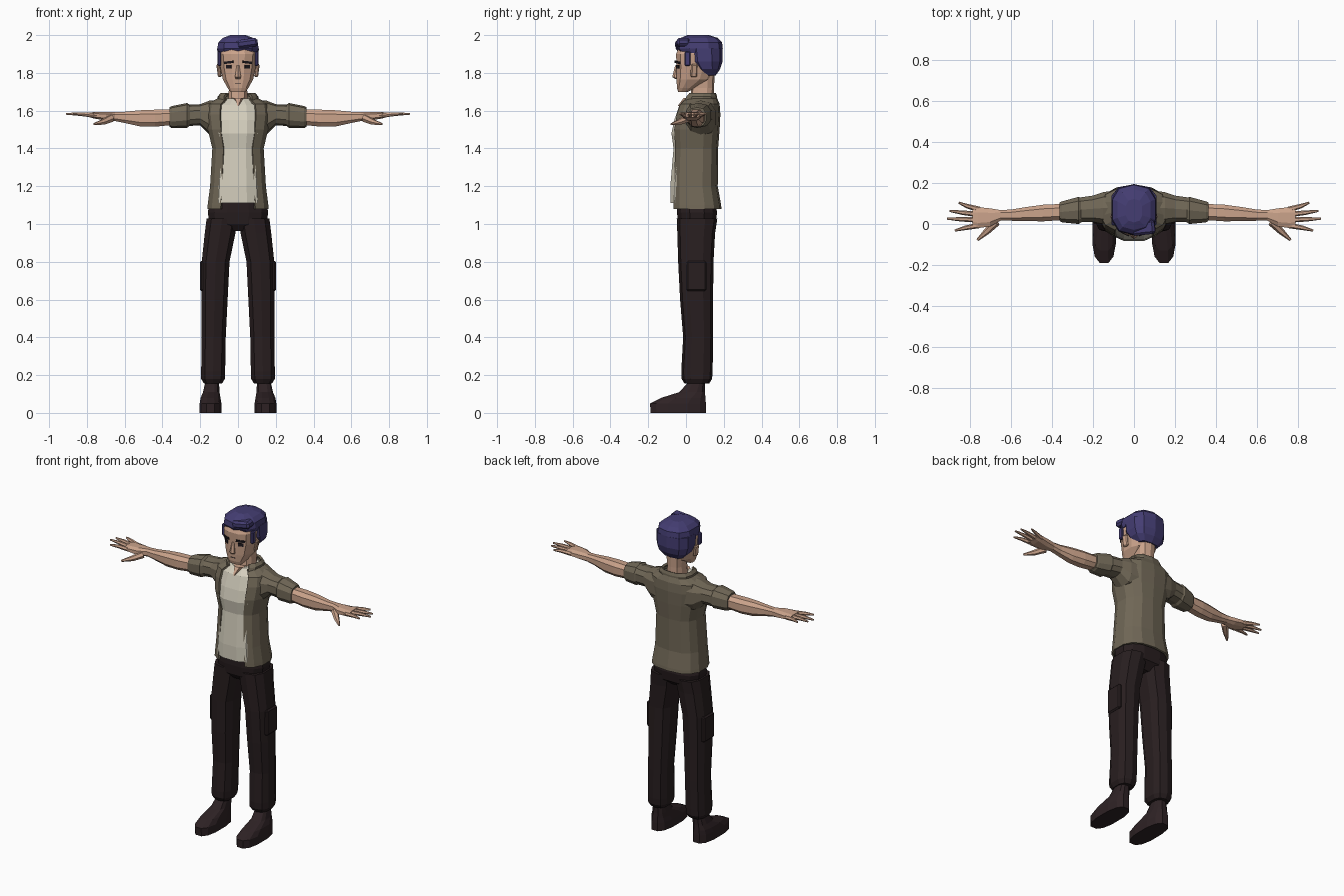
import bpy, bmesh, math
from mathutils import Vector, Matrix

if "Cube" in bpy.data.objects:
    bpy.data.objects.remove(bpy.data.objects["Cube"])


def material(name, rgb):
    m = bpy.data.materials.new(name)
    m.diffuse_color = (*rgb, 1)
    m.use_nodes = True
    m.node_tree.nodes["Principled BSDF"].inputs["Base Color"].default_value = m.diffuse_color
    return m


SKIN = material("skin", (0.60, 0.37, 0.26))
HAIR = material("indigo hair", (0.058, 0.047, 0.17))
JACKET = material("olive jacket", (0.165, 0.138, 0.095))
SHIRT = material("cream shirt", (0.66, 0.62, 0.51))
PANTS = material("dark trousers", (0.021, 0.013, 0.014))
BOOT = material("dark boots", (0.027, 0.016, 0.018))
DARK = material("eye and brow", (0.012, 0.009, 0.012))


def make(name, bm, mat, mirror=False, thick=0):
    bmesh.ops.recalc_face_normals(bm, faces=bm.faces)
    me = bpy.data.meshes.new(name)
    bm.to_mesh(me)
    bm.free()
    me.materials.append(mat)
    ob = bpy.data.objects.new(name, me)
    bpy.context.collection.objects.link(ob)
    if thick:
        ob.modifiers.new("thickness", 'SOLIDIFY').thickness = thick
    if mirror:
        md = ob.modifiers.new("mirror", 'MIRROR')
        md.use_mirror_merge = False
    return ob


def bridge(name, rings, mat, is_open=False, **kw):
    """Skin a list of point rings; closed rings get end caps."""
    bm = bmesh.new()
    rows = [[bm.verts.new(p) for p in r] for r in rings]
    n = len(rows[0])
    for a, b in zip(rows, rows[1:]):
        for i in range(n - 1 if is_open else n):
            j = (i + 1) % n
            bm.faces.new((a[i], a[j], b[j], b[i]))
    if not is_open:
        bm.faces.new(rows[0])
        bm.faces.new(rows[-1])
    return make(name, bm, mat, **kw)


def loft(name, rows, mat, axis='z', n=12, p=2.6, gap=None, **kw):
    """rows: (t, a0, a1, b0, b1) = box bounds of a rounded section at t.
    gap = half angle in degrees left open at the front."""
    if gap:
        step = (360 - 2 * gap) / (n - 1)
        angs = [math.radians(-90 + gap + i * step) for i in range(n)]
        norm = 1
    else:
        angs = [2 * math.pi * (i + 0.5) / n for i in range(n)]
        norm = max(abs(math.cos(a)) for a in angs) ** (2 / p)
    rings = []
    for t, a0, a1, b0, b1 in rows:
        ring = []
        for g in angs:
            c, s = math.cos(g), math.sin(g)
            u = math.copysign(abs(c) ** (2 / p), c) / norm
            v = math.copysign(abs(s) ** (2 / p), s) / norm
            a = (a0 + a1) / 2 + u * (a1 - a0) / 2
            b = (b0 + b1) / 2 + v * (b1 - b0) / 2
            ring.append((a, b, t) if axis == 'z' else (t, a, b))
        rings.append(ring)
    return bridge(name, rings, mat, is_open=bool(gap), **kw)


def sym(rows):
    """(z, half width, y0, y1) -> section centred on x = 0"""
    return [(z, -h, h, y0, y1) for z, h, y0, y1 in rows]


def tube(name, pts, radii, mat, n=6):
    pts = [Vector(q) for q in pts]
    rings = []
    for i, q in enumerate(pts):
        d = pts[min(i + 1, len(pts) - 1)] - pts[max(i - 1, 0)]
        rot = d.to_track_quat('Z', 'Y')
        rings.append([q + rot @ Vector((radii[i] * math.cos(k * math.tau / n),
                                        radii[i] * math.sin(k * math.tau / n), 0))
                      for k in range(n)])
    return bridge(name, rings, mat, mirror=True)


def block(name, loc, size, mat, rot=(0, 0), mirror=True, bevel=0):
    """Box turned by rot = (about y, about z) degrees."""
    bm = bmesh.new()
    m = (Matrix.Translation(loc) @ Matrix.Rotation(math.radians(rot[1]), 4, 'Z')
         @ Matrix.Rotation(math.radians(rot[0]), 4, 'Y') @ Matrix.Diagonal((*size, 1)))
    bmesh.ops.create_cube(bm, size=1, matrix=m)
    if bevel:
        bmesh.ops.bevel(bm, geom=bm.edges[:], offset=bevel, segments=1, affect='EDGES')
    return make(name, bm, mat, mirror=mirror)


# Boots
loft("boot", [(0, .088, .203, -.188, .105), (.05, .088, .203, -.19, .105),
              (.08, .093, .198, -.13, .103), (.11, .098, .185, -.035, .1),
              (.155, .1, .175, .005, .1), (.2, .1, .175, .01, .1)], BOOT, mirror=True)

# Trousers
loft("trouser_leg", [(.155, .085, .18, -.005, .12), (.18, .07, .195, -.02, .135),
                     (.22, .068, .195, -.022, .138), (.4, .065, .192, -.012, .14),
                     (.6, .055, .194, -.028, .14), (.8, .045, .192, -.038, .142),
                     (.95, .014, .176, -.042, .15), (1.03, .002, .166, -.045, .162)],
     PANTS, n=10, mirror=True)
loft("trouser_seat", sym([(.962, .06, -.01, .11), (1.0, .15, -.04, .155),
                          (1.06, .16, -.048, .165), (1.14, .145, -.05, .15)]), PANTS)
block("cargo_pocket", (.189, .055, .725), (.026, .105, .16), PANTS, bevel=.008)

# Shirt and open jacket
loft("shirt", sym([(1.11, .132, -.083, .15), (1.2, .125, -.083, .145),
                   (1.4, .115, -.066, .145), (1.48, .13, -.077, .15),
                   (1.55, .135, -.062, .16), (1.63, .12, -.035, .16),
                   (1.665, .07, .0, .15)]), SHIRT)
loft("jacket", sym([(1.08, .165, -.078, .188), (1.1, .163, -.078, .186),
                    (1.2, .15, -.075, .168), (1.4, .138, -.068, .17),
                    (1.5, .162, -.074, .178), (1.58, .172, -.06, .182),
                    (1.635, .165, -.04, .178), (1.665, .11, -.005, .165)]),
     JACKET, n=13, gap=28, thick=.012)
loft("collar", sym([(1.64, .11, -.03, .165), (1.675, .108, -.012, .165),
                    (1.693, .092, .005, .158)]), JACKET, n=11, gap=38, thick=.014)

# Sleeves with rolled cuffs
loft("sleeve", [(.08, .0, .165, 1.46, 1.655), (.15, .0, .155, 1.475, 1.65),
                (.2, .01, .138, 1.525, 1.632), (.27, .01, .128, 1.52, 1.63)],
     JACKET, axis='x', n=10, mirror=True)
loft("rolled_cuff", [(.25, .012, .125, 1.525, 1.625), (.27, .0, .132, 1.512, 1.638),
                     (.35, .008, .11, 1.51, 1.622), (.362, .014, .105, 1.516, 1.616)],
     JACKET, axis='x', n=10, mirror=True)

# Forearms and hands
loft("forearm", [(.34, .02, .098, 1.525, 1.605), (.44, .013, .094, 1.515, 1.605),
                 (.52, .014, .083, 1.517, 1.602), (.6, .016, .07, 1.535, 1.594),
                 (.65, .016, .068, 1.545, 1.592), (.7, -.012, .076, 1.548, 1.594),
                 (.76, -.02, .082, 1.558, 1.593), (.785, -.012, .078, 1.565, 1.59)],
     SKIN, axis='x', n=8, mirror=True)
for nm, y0, tip in (("little_finger", .07, (.853, .104)), ("ring_finger", .046, (.898, .064)),
                    ("middle_finger", .02, (.91, .026)), ("index_finger", -.006, (.872, -.032))):
    tx, ty = tip
    tube(nm, [(.75, y0, 1.574), ((.75 + tx) / 2 + .01, (y0 + ty) / 2, 1.582), (tx, ty, 1.583)],
         (.014, .011, .005), SKIN)
tube("thumb", [(.67, .01, 1.56), (.715, -.035, 1.54), (.762, -.078, 1.528)],
     (.021, .016, .006), SKIN)

# Neck and head
loft("neck", sym([(1.6, .06, .03, .14), (1.66, .052, .025, .145), (1.72, .048, .03, .146),
                  (1.8, .055, .04, .15)]), SKIN, n=10)
loft("open_neckline", sym([(1.625, .004, -.044, .05), (1.668, .032, -.012, .06)]), SKIN, n=8)
loft("head", sym([(1.70, .04, -.042, .01), (1.72, .055, -.048, .05), (1.765, .08, -.05, .13),
                  (1.83, .094, -.049, .155), (1.9, .1, -.053, .165), (1.95, .085, -.03, .15)]), SKIN)
loft("nose", sym([(1.768, .012, -.056, -.03), (1.778, .016, -.07, -.03),
                  (1.84, .007, -.055, -.03)]), SKIN, n=6, p=2)
block("ear", (.1, .042, 1.812), (.016, .034, .07), SKIN, rot=(8, 15), bevel=.006)

# Painted face details
block("eye", (.049, -.0425, 1.833), (.03, .007, .02), DARK, rot=(0, 28))
block("eyebrow", (.049, -.045, 1.856), (.054, .008, .012), DARK, rot=(6, 28))
block("mouth", (0, -.0482, 1.742), (.034, .004, .004), DARK, mirror=False)

# Hair: crown, back and a swept front lock
loft("hair_crown", sym([(1.905, .103, -.035, .185), (1.93, .109, -.05, .19),
                        (1.962, .104, -.046, .186), (1.985, .08, -.025, .165),
                        (2.0, .04, .01, .12)]), HAIR, n=10)
loft("hair_back", sym([(1.785, .065, .08, .155), (1.82, .098, .045, .178),
                       (1.86, .109, .01, .19), (1.93, .11, .0, .19)]), HAIR, n=10)
block("sideburn", (.099, .008, 1.875), (.02, .03, .075), HAIR, bevel=.005)
block("front_lock", (.045, -.018, 1.957), (.115, .07, .045), HAIR, rot=(-8, 6),
      mirror=False, bevel=.012)
